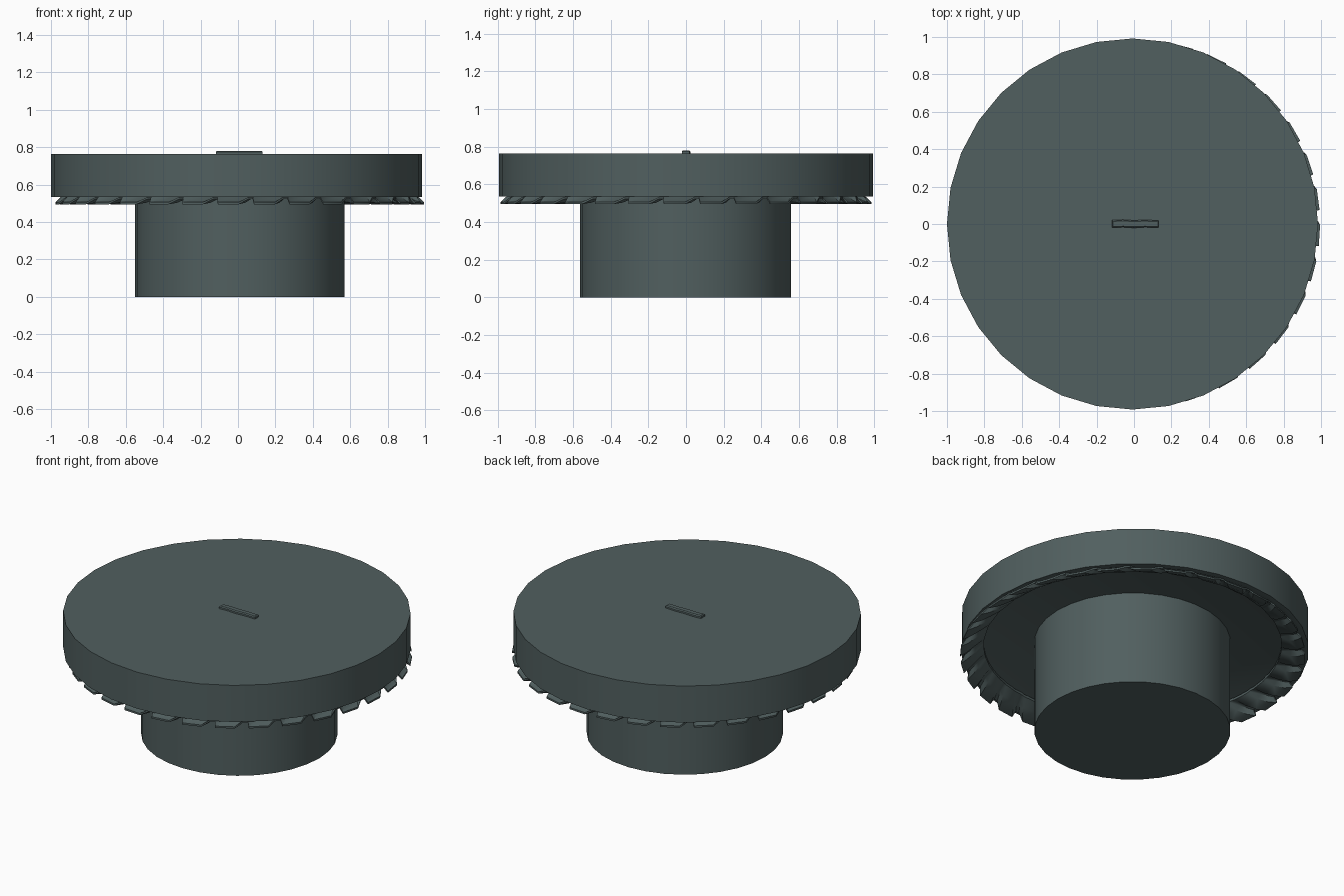
import bpy, math

if "Cube" in bpy.data.objects:
    bpy.data.objects.remove(bpy.data.objects["Cube"])

slate = bpy.data.materials.new("dark slate")
slate.diffuse_color = (0.082, 0.115, 0.115, 1)
slate.use_nodes = True
slate.node_tree.nodes["Principled BSDF"].inputs["Base Color"].default_value = slate.diffuse_color
SIDES = 32


def make(name, verts, faces, angle=35):
    me = bpy.data.meshes.new(name)
    me.from_pydata(verts, [], faces)
    me.materials.append(slate)
    ob = bpy.data.objects.new(name, me)
    bpy.context.collection.objects.link(ob)
    bpy.ops.object.select_all(action='DESELECT')
    ob.select_set(True)
    bpy.context.view_layer.objects.active = ob
    bpy.ops.object.mode_set(mode='EDIT')
    bpy.ops.mesh.select_all(action='SELECT')
    bpy.ops.mesh.normals_make_consistent(inside=False)
    bpy.ops.object.mode_set(mode='OBJECT')
    bpy.ops.object.shade_smooth_by_angle(angle=math.radians(angle))
    return ob


def lathe(name, profile, cx, cy):
    """Revolve an open (radius, z) profile and cap both ends."""
    n = len(profile)
    verts = []
    for i in range(SIDES):
        a = 2 * math.pi * i / SIDES
        verts += [(cx + r * math.cos(a), cy + r * math.sin(a), z) for r, z in profile]
    faces = []
    for i in range(SIDES):
        j = (i + 1) % SIDES
        faces += [(i * n + k, j * n + k, j * n + k + 1, i * n + k + 1) for k in range(n - 1)]
    faces.append([i * n for i in range(SIDES)])
    faces.append([i * n + n - 1 for i in range(SIDES)])
    return make(name, verts, faces)


# Wide disc with a shallow recessed underside
lathe("top_disc", [(0.992, 0.765), (0.992, 0.535), (0.955, 0.535), (0.85, 0.585)], -0.008, 0)

# Central column
lathe("column", [(0.56, 0.0), (0.56, 0.59)], 0.01, -0.002)

# Crimped ring of flared, twisted teeth below the disc
LOW = [(0.85, 0.56), (0.9, 0.525), (0.945, 0.503), (0.985, 0.495),
       (0.985, 0.506), (0.95, 0.515), (0.9, 0.54), (0.85, 0.575)]
HIGH = [(0.85, 0.563), (0.9, 0.545), (0.935, 0.532), (0.96, 0.522),
        (0.96, 0.532), (0.935, 0.542), (0.9, 0.56), (0.85, 0.578)]
TEETH = 32
verts, faces = [], []
for t in range(TEETH):
    for frac, prof in ((0.0, LOW), (0.58, LOW), (0.72, HIGH), (0.86, HIGH)):
        for r, z in prof:
            a = 2 * math.pi * (t + frac) / TEETH - 0.9 * (r - 0.985) - math.pi / 2 - 0.12
            verts.append((0.01 + r * math.cos(a), r * math.sin(a), z))
n, total = len(LOW), TEETH * 4
for i in range(total):
    j = (i + 1) % total
    for k in range(n):
        m = (k + 1) % n
        faces.append((i * n + k, j * n + k, j * n + m, i * n + m))
make("crimped_ring", verts, faces)

# Small raised bar on the top
outline = [(-0.118, -0.02), (-0.06, -0.017), (0, -0.021), (0.06, -0.017), (0.132, -0.02),
           (0.132, 0.018), (0.06, 0.022), (0, 0.019), (-0.06, 0.023), (-0.118, 0.02)]
m = len(outline)
verts = [(x, y, 0.76) for x, y in outline] + [(x, y, 0.775) for x, y in outline]
verts += [(0.007 + (x - 0.007) * 0.96, y * 0.7, 0.781) for x, y in outline]
faces = [list(range(m)), list(range(2 * m, 3 * m))]
for lvl in (0, m):
    faces += [(lvl + i, lvl + (i + 1) % m, lvl + m + (i + 1) % m, lvl + m + i) for i in range(m)]
make("top_bar", verts, faces)
